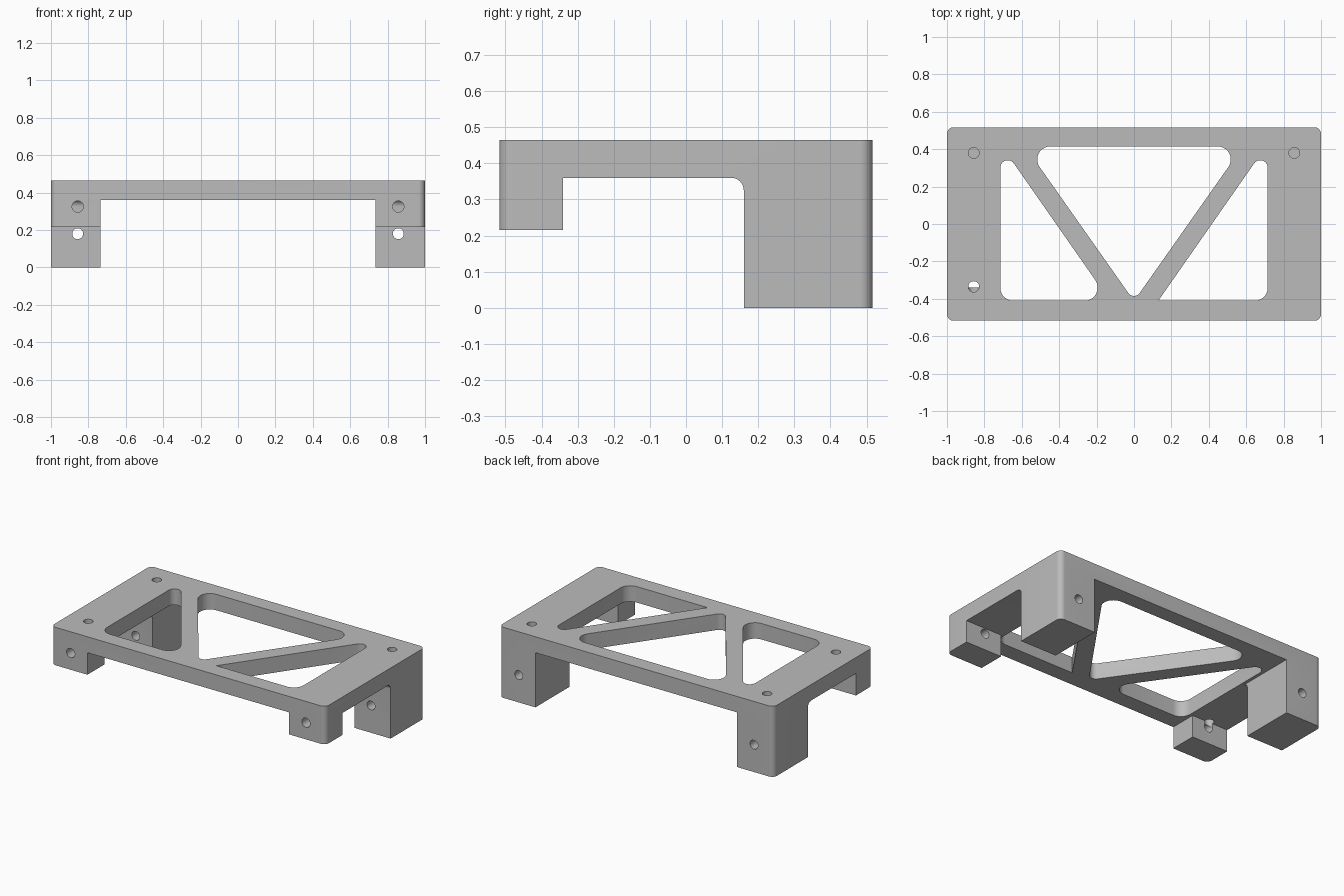
import bpy
import bmesh
import math
from mathutils import Vector

if "Cube" in bpy.data.objects:
    bpy.data.objects.remove(bpy.data.objects["Cube"], do_unlink=True)

# Overall sizes
HALF_X, HALF_Y, TOP = 1.0, 0.517, 0.465
UNDERSIDE, LEG_INNER = 0.36, 0.735
HOLE_X = 0.857

grey = bpy.data.materials.new("plain grey")
grey.use_nodes = True
grey.diffuse_color = (0.5, 0.5, 0.5, 1)
grey.node_tree.nodes["Principled BSDF"].inputs["Base Color"].default_value = (0.5, 0.5, 0.5, 1)


def rounded(corners, steps=10):
    """Outline from (a, b, radius) corners, each filleted by its radius."""
    points = []
    for i, (a, b, r) in enumerate(corners):
        p = Vector((a, b))
        if r == 0:
            points.append(p)
            continue
        u = (Vector(corners[i - 1][:2]) - p).normalized()
        v = (Vector(corners[(i + 1) % len(corners)][:2]) - p).normalized()
        half = u.angle(v) / 2
        centre = p + (u + v).normalized() * r / math.sin(half)
        start = p + u * r / math.tan(half) - centre
        end = p + v * r / math.tan(half) - centre
        sweep = math.atan2(start.x * end.y - start.y * end.x, start.dot(end))
        for k in range(steps + 1):
            t = sweep * k / steps
            c, s = math.cos(t), math.sin(t)
            points.append(centre + Vector((start.x * c - start.y * s,
                                           start.x * s + start.y * c)))
    return points


def circle(a, b, r, sides=32):
    return [(a + r * math.cos(math.tau * k / sides),
             b + r * math.sin(math.tau * k / sides)) for k in range(sides)]


def prism(name, outline, axis, low, high):
    """Extrude a flat outline along the x, y or z axis."""
    place = {"x": lambda a, b, d: (d, a, b),
             "y": lambda a, b, d: (a, d, b),
             "z": lambda a, b, d: (a, b, d)}[axis]
    bm = bmesh.new()
    rings = [[bm.verts.new(place(a, b, d)) for a, b in outline] for d in (low, high)]
    for ring in rings:
        bm.faces.new(ring)
    n = len(outline)
    for i in range(n):
        j = (i + 1) % n
        bm.faces.new((rings[0][i], rings[0][j], rings[1][j], rings[1][i]))
    bmesh.ops.recalc_face_normals(bm, faces=bm.faces)
    mesh = bpy.data.meshes.new(name)
    bm.to_mesh(mesh)
    bm.free()
    mesh.materials.append(grey)
    obj = bpy.data.objects.new(name, mesh)
    bpy.context.collection.objects.link(obj)
    return obj


def combine(target, tool, operation="DIFFERENCE"):
    """Apply a boolean to the target and discard the tool."""
    mod = target.modifiers.new("cut", "BOOLEAN")
    mod.object, mod.operation, mod.solver = tool, operation, "EXACT"
    bpy.ops.object.select_all(action="DESELECT")
    bpy.context.view_layer.objects.active = target
    target.select_set(True)
    bpy.ops.object.modifier_apply(modifier=mod.name)
    bpy.data.objects.remove(tool, do_unlink=True)


# Side profile: short front legs, deep back legs with a filleted joint
profile = rounded([(-HALF_Y, 0.215, 0), (-0.34, 0.215, 0), (-0.34, UNDERSIDE, 0),
                   (0.16, UNDERSIDE, 0.035), (0.16, 0, 0), (HALF_Y, 0, 0),
                   (HALF_Y, TOP, 0), (-HALF_Y, TOP, 0)])
bracket = prism("bracket_frame", profile, "x", -HALF_X, HALF_X)

# Rounded vertical corners
plan = rounded([(-HALF_X, -HALF_Y, 0.035), (HALF_X, -HALF_Y, 0.035),
                (HALF_X, HALF_Y, 0.035), (-HALF_X, HALF_Y, 0.035)])
combine(bracket, prism("plan_tool", plan, "z", -0.1, 0.6), "INTERSECT")

# Channel separating left and right legs
channel = [(-LEG_INNER, -0.1), (LEG_INNER, -0.1),
           (LEG_INNER, UNDERSIDE), (-LEG_INNER, UNDERSIDE)]
combine(bracket, prism("channel_tool", channel, "y", -0.7, 0.7))

# Triangular windows leaving a V-shaped brace
windows = [
    [(-0.582, 0.415, 0.07), (0, -0.412, 0.037), (0.582, 0.415, 0.07)],
    [(-0.715, 0.428, 0.04), (-0.715, -0.41, 0.07), (-0.13, -0.41, 0.07)],
    [(0.715, 0.428, 0.04), (0.715, -0.41, 0.07), (0.13, -0.41, 0)],
]
for window in windows:
    combine(bracket, prism("window_tool", rounded(window), "z", 0.3, 0.6))

# Screw holes through the legs
for side in (-1, 1):
    x = side * HOLE_X
    combine(bracket, prism("front_drill", circle(x, 0.325, 0.03), "y", -0.6, -0.2))
    combine(bracket, prism("back_drill", circle(x, 0.18, 0.029), "y", 0.1, 0.6))

# Blind holes in the top
for x, y in ((-HOLE_X, 0.38), (HOLE_X, 0.38), (-HOLE_X, -0.335)):
    combine(bracket, prism("top_drill", circle(x, y, 0.029), "z", 0.322, 0.6))

bpy.ops.object.shade_smooth_by_angle(angle=math.radians(30))
